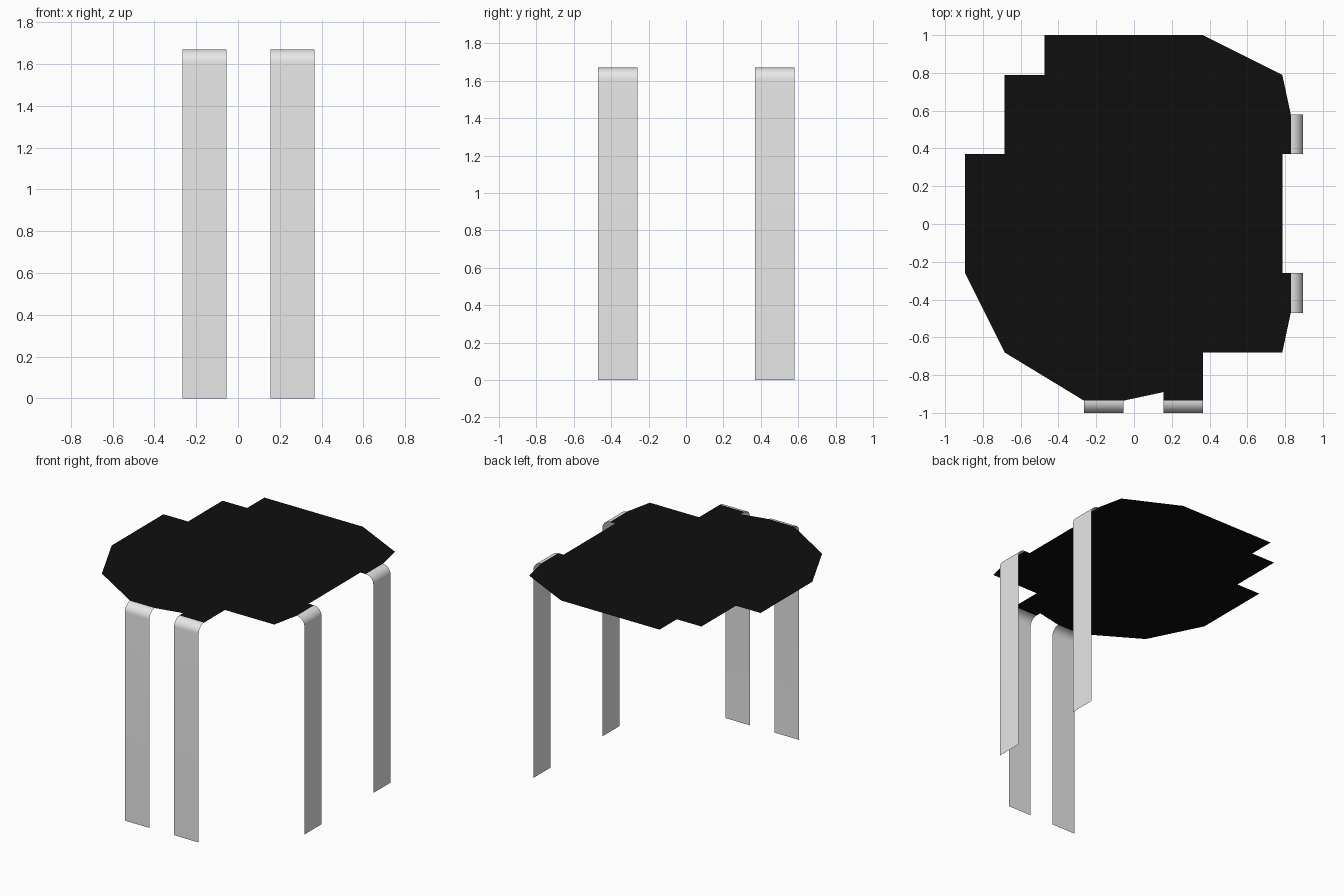
import bpy, bmesh, math
from mathutils import Vector

if "Cube" in bpy.data.objects:
    bpy.data.objects.remove(bpy.data.objects["Cube"])

TOP = 1.67      # height of the tabletop sheet
R = 0.065       # bend radius of the legs
LEG_W = 0.21    # leg strip width


def material(name, value):
    m = bpy.data.materials.new(name)
    m.diffuse_color = (value, value, value, 1)
    m.use_nodes = True
    m.node_tree.nodes["Principled BSDF"].inputs["Base Color"].default_value = m.diffuse_color
    return m


black = material("black", 0.0045)
grey = material("light grey", 0.8)


def make(name, bm, mat):
    me = bpy.data.meshes.new(name)
    bm.to_mesh(me)
    bm.free()
    me.materials.append(mat)
    ob = bpy.data.objects.new(name, me)
    bpy.context.collection.objects.link(ob)
    return ob


# tabletop: thin stepped sheet with tabs reaching the leg bends
outline = [(-0.475, 1.0), (-0.475, 0.79), (-0.685, 0.79), (-0.685, 0.37),
           (-0.895, 0.37), (-0.895, -0.26), (-0.685, -0.26), (-0.685, -0.68),
           (-0.265, -0.68), (-0.265, -0.935), (-0.055, -0.935), (-0.055, -0.89),
           (0.155, -0.89), (0.155, -0.935), (0.365, -0.935), (0.365, -0.68),
           (0.785, -0.68), (0.785, -0.47), (0.83, -0.47), (0.83, -0.26),
           (0.785, -0.26), (0.785, 0.37), (0.83, 0.37), (0.83, 0.58),
           (0.785, 0.58), (0.785, 0.79), (0.365, 0.79), (0.365, 1.0)]
bm = bmesh.new()
face = bm.faces.new([bm.verts.new((x, y, TOP)) for x, y in outline])
bmesh.ops.triangulate(bm, faces=[face])
make("tabletop", bm, black)


# leg: flat strip bent down from the tabletop edge
def leg(name, start, out):
    start, out = Vector(start), Vector(out)
    side = Vector((-out.y, out.x, 0)) * LEG_W / 2
    prof = [(R * math.sin(a), TOP - R + R * math.cos(a))
            for a in (math.pi / 2 * i / 10 for i in range(11))]
    prof.append((R, 0))
    bm = bmesh.new()
    rows = []
    for d, z in prof:
        p = start + out * d + Vector((0, 0, z))
        rows.append((bm.verts.new(p - side), bm.verts.new(p + side)))
    for a, b in zip(rows, rows[1:]):
        bm.faces.new((a[0], b[0], b[1], a[1]))
    bm.normal_update()
    for f in bm.faces:
        f.smooth = True
        if f.normal.dot(out) < 0:
            f.normal_flip()
    make(name, bm, grey)


for i, x in enumerate((-0.16, 0.26)):
    leg(f"front_leg_{i + 1}", (x, -0.935, 0), (0, -1, 0))
for i, y in enumerate((-0.365, 0.475)):
    leg(f"right_leg_{i + 1}", (0.83, y, 0), (1, 0, 0))
